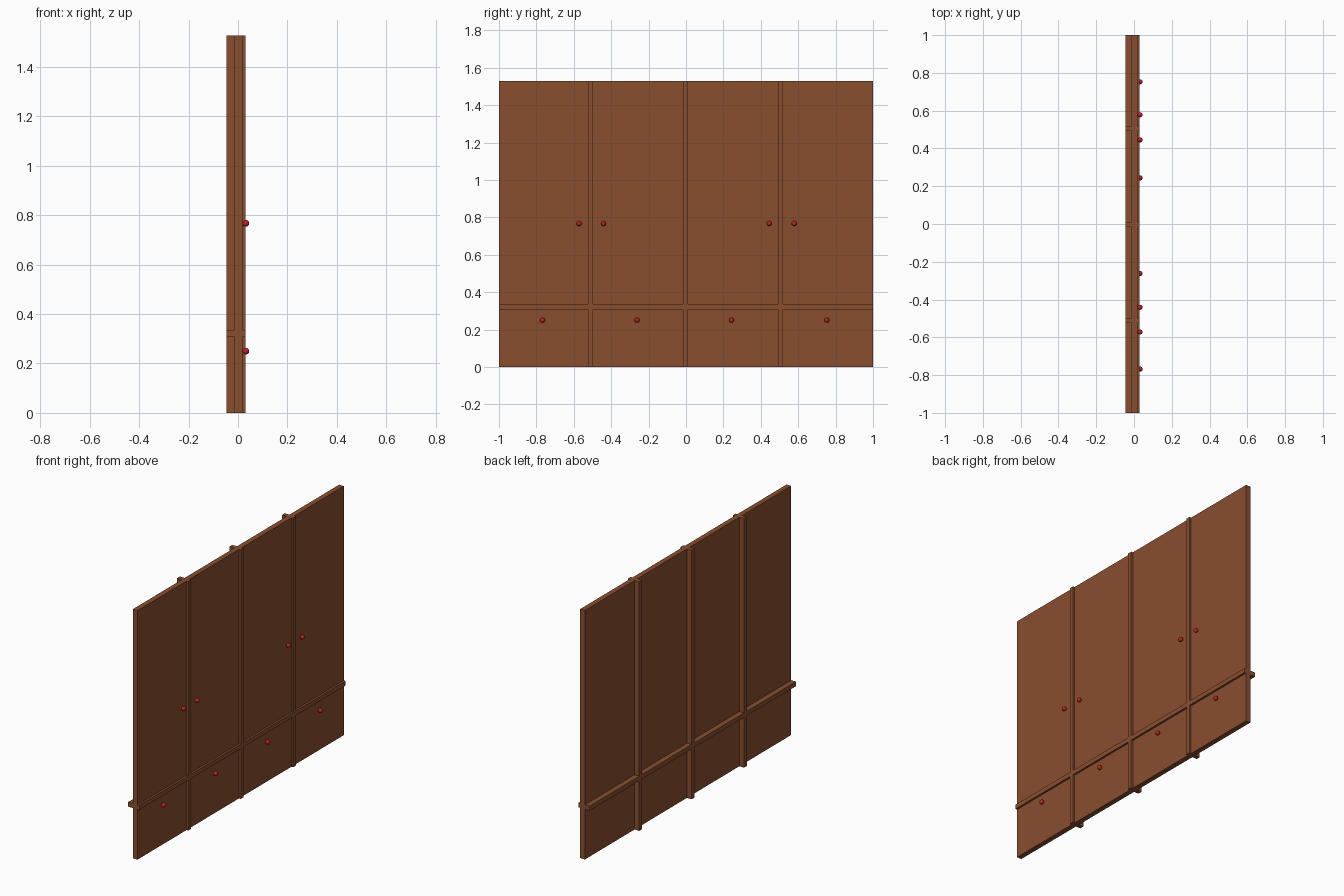
import bpy, bmesh

if "Cube" in bpy.data.objects:
    bpy.data.objects.remove(bpy.data.objects["Cube"])

H = 1.528                      # total height
BACK, FRONT = -0.046, 0.030    # frame depth
P_BACK, P_FRONT = -0.014, 0.018  # panel depth
STILES = [(-0.524, -0.497), (-0.016, 0.011), (0.492, 0.519)]
RAIL = (0.308, 0.336)


def material(name, rgb):
    m = bpy.data.materials.new(name)
    m.diffuse_color = (*rgb, 1)
    m.use_nodes = True
    m.node_tree.nodes["Principled BSDF"].inputs["Base Color"].default_value = m.diffuse_color
    return m


wood = material("brown_wood", (0.25, 0.077, 0.028))
red = material("red_knob", (0.50, 0.018, 0.018))


def finish(bm, name, mat):
    bmesh.ops.recalc_face_normals(bm, faces=bm.faces)
    me = bpy.data.meshes.new(name)
    bm.to_mesh(me)
    bm.free()
    me.materials.append(mat)
    ob = bpy.data.objects.new(name, me)
    bpy.context.collection.objects.link(ob)
    return ob


def slab(name, cells, x0, x1):
    """Extrude a set of (y0, y1, z0, z1) cells in the YZ plane into one solid."""
    bm = bmesh.new()
    for y0, y1, z0, z1 in cells:
        bm.faces.new([bm.verts.new((x0, y, z)) for y, z in
                      ((y0, z0), (y1, z0), (y1, z1), (y0, z1))])
    bmesh.ops.remove_doubles(bm, verts=bm.verts, dist=1e-5)
    ext = bmesh.ops.extrude_face_region(bm, geom=bm.faces[:], use_keep_orig=True)
    bmesh.ops.translate(bm, vec=(x1 - x0, 0, 0),
                        verts=[g for g in ext["geom"] if isinstance(g, bmesh.types.BMVert)])
    return finish(bm, name, wood)


# Split the wall into cells: strips form the frame, the rest are panels
ys = [-1.0] + [v for s in STILES for v in s] + [1.0]
zs = [0.0, *RAIL, H]
frame = []
for i in range(len(ys) - 1):
    for j in range(3):
        cell = (ys[i], ys[i + 1], zs[j], zs[j + 1])
        if i % 2 or j == 1:
            frame.append(cell)
        else:
            kind = "drawer_panel" if j == 0 else "door_panel"
            slab(f"{kind}_{i // 2 + 1}", [cell], P_BACK, P_FRONT)
slab("strip_frame", frame, BACK, FRONT)

# Round knobs on doors and drawers
knobs = [("door_knob", y, 0.767) for y in (-0.572, -0.441, 0.445, 0.578)]
knobs += [("drawer_knob", y, 0.25) for y in (-0.768, -0.262, 0.244, 0.753)]
for name, y, z in knobs:
    bm = bmesh.new()
    bmesh.ops.create_uvsphere(bm, u_segments=16, v_segments=10, radius=0.0135)
    ob = finish(bm, name, red)
    ob.location = (0.032, y, z)
    ob.data.shade_smooth()
